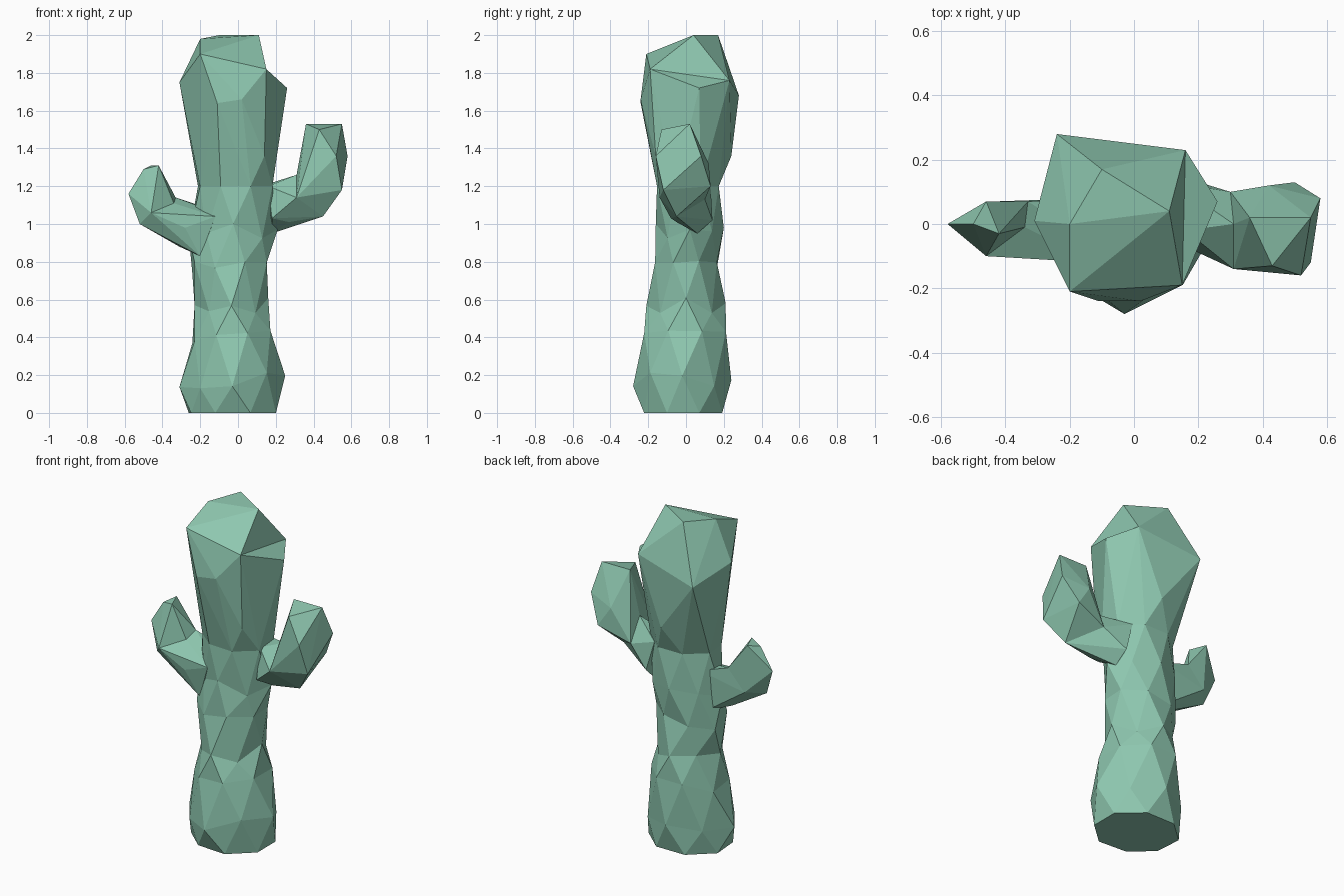
import bpy, bmesh, math, random
from mathutils import Vector

random.seed(4)
cube = bpy.data.objects.get("Cube")
if cube:
    bpy.data.objects.remove(cube, do_unlink=True)

# Single flat cactus green
green = bpy.data.materials.new("cactus_green")
green.use_nodes = True
colour = (0.27, 0.57, 0.43, 1)
green.diffuse_color = colour
green.node_tree.nodes["Principled BSDF"].inputs["Base Color"].default_value = colour

SIDES = 8


def ring_points(z, left, right, front, back, turned, wobble):
    """Uneven ring filling the given x and y range, with softer corners."""
    points = []
    for i in range(SIDES):
        a = math.tau * (i + turned / 2) / SIDES
        grow = 1.04 if turned else (1, .92)[i % 2]
        if math.cos(a) < -.3 and math.sin(a) < -.3:
            grow -= .06  # flatter front right corner
        x = (left + right) / 2 + (right - left) / 2 * math.cos(a) * grow
        y = (front + back) / 2 + (back - front) / 2 * math.sin(a) * grow
        lift = random.uniform(-wobble, wobble)
        points.append(Vector((x, y, z + lift)))
    return points


def add_hull(bm, points):
    """Faceted convex lump around the points."""
    verts = [bm.verts.new(p) for p in points]
    bmesh.ops.convex_hull(bm, input=verts)
    loose = [v for v in verts if v.is_valid and not v.link_faces]
    bmesh.ops.delete(bm, geom=loose, context="VERTS")


def finish(bm, name):
    bmesh.ops.recalc_face_normals(bm, faces=bm.faces[:])
    mesh = bpy.data.meshes.new(name)
    bm.to_mesh(mesh)
    bm.free()
    mesh.materials.append(green)
    obj = bpy.data.objects.new(name, mesh)
    bpy.context.collection.objects.link(obj)


def hull_object(name, *groups):
    bm = bmesh.new()
    for points in groups:
        add_hull(bm, points)
    finish(bm, name)


# Trunk: stacked rings, each turned half a step for triangular facets
profile = [  # height, left, right, front, back
    (0, -.27, .21, -.23, .20),
    (.17, -.31, .25, -.28, .24),
    (.40, -.25, .18, -.23, .22),
    (.57, -.23, .16, -.21, .21),
    (.76, -.25, .16, -.17, .17),
    (.97, -.26, .21, -.16, .20),
    (1.2, -.22, .19, -.16, .18),
]
bm = bmesh.new()
rings = []
for level, (z, *extent) in enumerate(profile):
    edge = level in (0, len(profile) - 1)
    points = ring_points(z, *extent, level % 2 == 0, 0 if edge else .05)
    rings.append([bm.verts.new(p) for p in points])
for level, (low, high) in enumerate(zip(rings, rings[1:])):
    for i in range(SIDES):
        j = (i + 1) % SIDES
        if level % 2:
            bm.faces.new((low[i], low[j], high[i]))
            bm.faces.new((low[j], high[j], high[i]))
        else:
            bm.faces.new((low[i], high[j], high[i]))
            bm.faces.new((low[i], low[j], high[j]))
bm.faces.new(rings[0][::-1])
bm.faces.new(rings[-1])
neck = [v.co.copy() for v in rings[-1]]
finish(bm, "trunk")

# Head: lopsided lump on the trunk's top ring, with a lower ledge on its left
crown = [(.11, .04, 2), (-.1, .17, 2), (-.2, 0, 1.98), (-.2, -.21, 1.9)]
shoulders = [(-.31, .01, 1.75), (-.24, .28, 1.68),
             (-.11, -.24, 1.64), (.02, -.24, 1.66)]
valley = [(.15, -.19, 1.82), (.16, .23, 1.76)]
waist = [(-.23, .05, 1.36), (0, .24, 1.36), (.14, -.16, 1.36)]
ledge = [(.26, .07, 1.72)]
hull_object("head", crown + shoulders + valley + waist + neck,
            valley + ledge + neck)

# Left arm: a bent stub with a thick upright forearm
elbow = [(.31, 0, 1.26), (.31, -.14, 1.14), (.3, .1, 1.13), (.45, -.05, 1.04)]
forearm = [(.36, .02, 1.53), (.55, .02, 1.53), (.43, -.13, 1.5),
           (.52, -.16, 1.36), (.55, -.12, 1.18), (.58, .08, 1.36),
           (.5, .13, 1.2), (.42, .12, 1.32)]
root = [(.27, -.05, 1.01), (.12, .13, 1.2), (.16, -.02, 1.2),
        (.18, -.08, 1.03), (.17, .14, 1.02), (.18, .06, .95)]
hull_object("left_arm", elbow + forearm, elbow + root)

# Right arm: lower and slimmer, with a pointed tip
elbow = [(-.46, -.1, 1.06), (-.52, -.03, 1), (-.44, .07, 1.02),
         (-.33, .07, 1.14), (-.34, -.01, 1.11)]
forearm = [(-.58, 0, 1.16), (-.5, 0, 1.29), (-.46, .07, 1.31),
           (-.42, -.03, 1.31)]
root = [(-.28, -.11, .98), (-.31, 0, .88), (-.22, -.03, 1.06),
        (-.15, .08, 1.08), (-.18, .07, .84), (-.14, -.05, 1.07),
        (-.12, -.12, 1.04), (-.2, -.08, .83)]
hull_object("right_arm", elbow + forearm, elbow + root)
